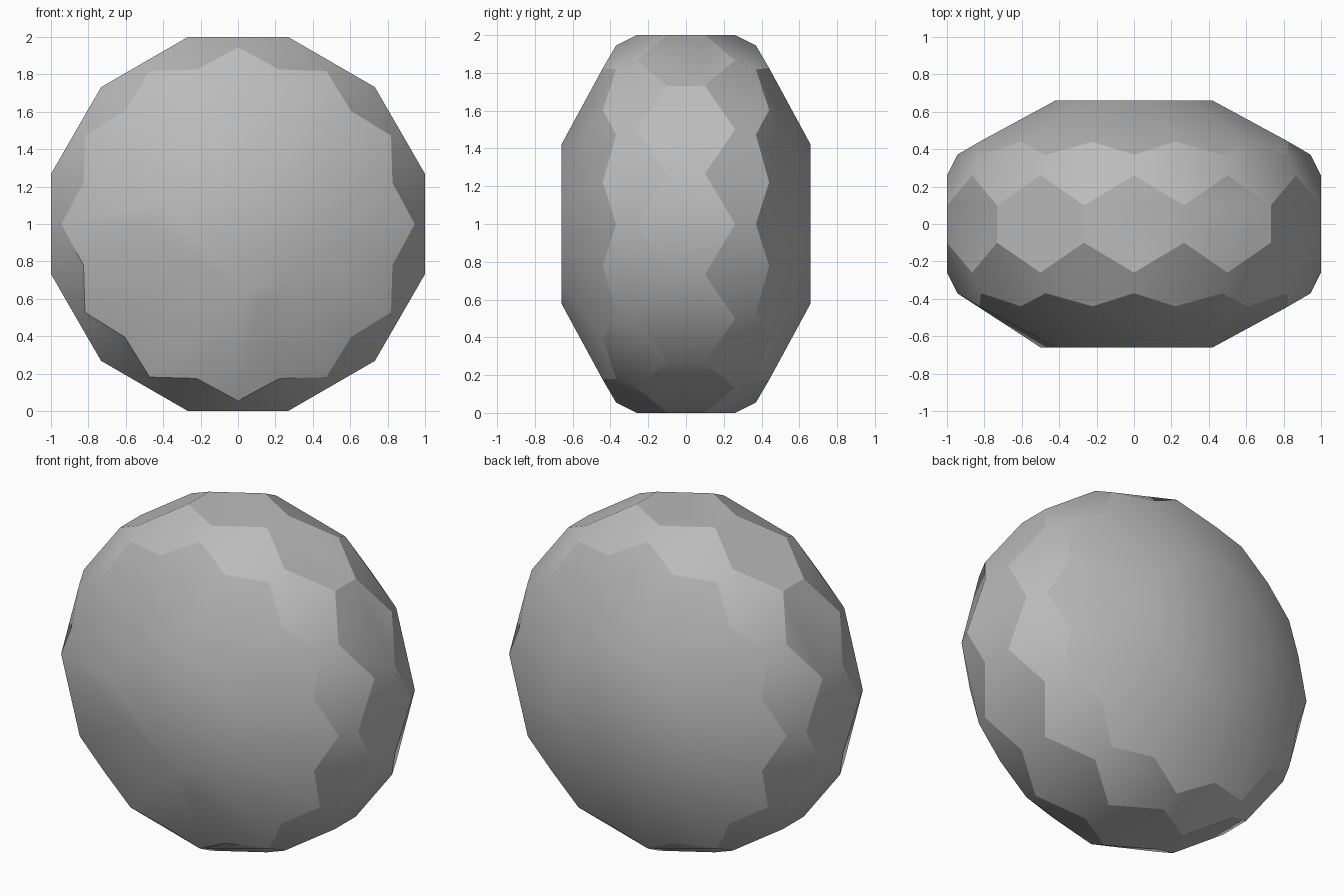
import bpy
import bmesh
import math

old = bpy.data.objects.get("Cube")
if old:
    bpy.data.objects.remove(old, do_unlink=True)

# Plain grey stone
stone = bpy.data.materials.new("grey_stone")
stone.use_nodes = True
grey = (0.5, 0.5, 0.5, 1)
stone.diffuse_color = grey
stone.node_tree.nodes["Principled BSDF"].inputs["Base Color"].default_value = grey

N = 12
STEP = math.tau / N
bm = bmesh.new()


def ring(radius, y, shift):
    """Ring of vertices around the y axis; shift is in steps."""
    return [bm.verts.new((radius * math.cos((k + shift) * STEP), y,
                          1 + radius * math.sin((k + shift) * STEP)))
            for k in range(N)]


# Honeycomb rim: corner rings on each side of the middle, then each flank
sides = {}
for s in (-1, 1):
    sides[s] = dict(
        ridge=ring(1.035, 0.10 * s, 0.5),
        waist=ring(1.0, 0.26 * s, 0),
        edge=ring(0.945, 0.37 * s, 0),
        brow=ring(0.855, 0.44 * s, 0.5),
        cap=ring(0.435, 0.66 * s, 0.5))

front, back = sides[-1], sides[1]
for k in range(N):
    j = (k + 1) % N
    # Middle row of hexagons
    bm.faces.new((front["ridge"][k], front["waist"][j], front["ridge"][j],
                  back["ridge"][j], back["waist"][j], back["ridge"][k]))
    for p in sides.values():
        # Flank hexagon, then the sloping panel up to the cap
        bm.faces.new((p["waist"][k], p["ridge"][k], p["waist"][j],
                      p["edge"][j], p["brow"][k], p["edge"][k]))
        bm.faces.new((p["brow"][k], p["edge"][j], p["brow"][j],
                      p["cap"][j], p["cap"][k]))

for p in sides.values():
    bm.faces.new(p["cap"])

# Chipped lower corner on the front cap
cap = front["cap"]
cap[6].co = (-0.50, -0.66, 1.0)
cap[7].co = (-0.23, -0.66, 0.82)
cap[8].co = (0.03, -0.66, 0.64)

bmesh.ops.recalc_face_normals(bm, faces=bm.faces)
mesh = bpy.data.meshes.new("boulder")
bm.to_mesh(mesh)
bm.free()
mesh.materials.append(stone)
boulder = bpy.data.objects.new("boulder", mesh)
bpy.context.collection.objects.link(boulder)

# Soft facets with sharp rims
bpy.ops.object.select_all(action="DESELECT")
boulder.select_set(True)
bpy.context.view_layer.objects.active = boulder
bpy.ops.object.shade_smooth_by_angle(angle=math.radians(30))
